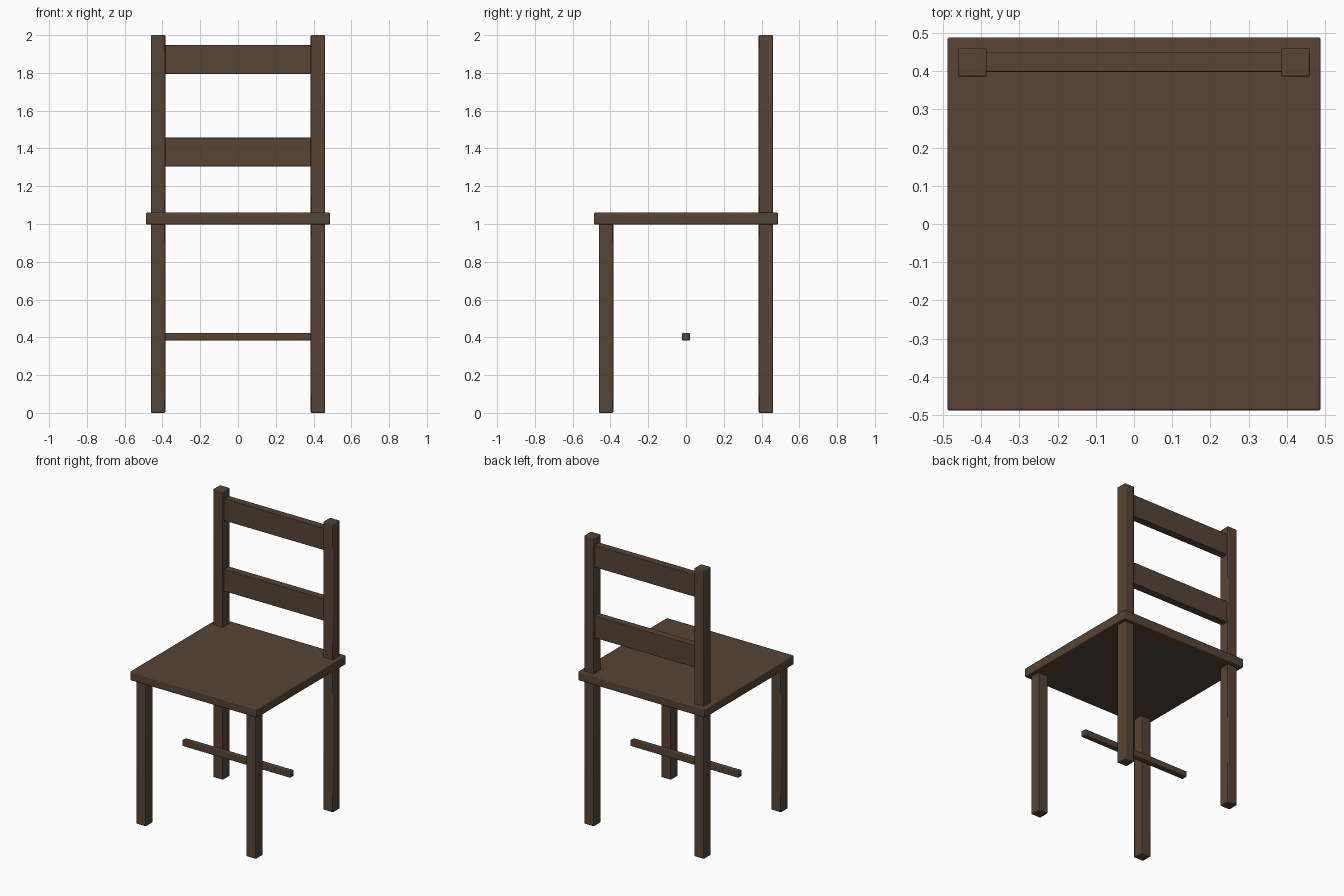
import bpy

if "Cube" in bpy.data.objects:
    bpy.data.objects.remove(bpy.data.objects["Cube"])

wood = bpy.data.materials.new("dark_wood")
wood.diffuse_color = (0.095, 0.058, 0.036, 1)
wood.use_nodes = True
wood.node_tree.nodes["Principled BSDF"].inputs["Base Color"].default_value = wood.diffuse_color


def box(name, x, y, z, bevel=0.005):
    """Bevelled box from (min, max) ranges on each axis."""
    ranges = (x, y, z)
    bpy.ops.mesh.primitive_cube_add(size=1, location=[(a + b) / 2 for a, b in ranges])
    ob = bpy.context.object
    ob.name = name
    ob.scale = [b - a for a, b in ranges]
    bpy.ops.object.transform_apply(location=False, rotation=False, scale=True)
    mod = ob.modifiers.new("bevel", 'BEVEL')
    mod.width = bevel
    mod.segments = 2
    ob.data.materials.append(wood)
    bpy.ops.object.shade_smooth_by_angle()
    return ob


INNER, OUTER = 0.385, 0.46
SEAT_LOW, SEAT_TOP = 1.0, 1.06
back = (INNER, OUTER)
front = (-OUTER, -INNER)

# Seat board
box("seat", (-0.488, 0.488), (-0.488, 0.488), (SEAT_LOW - 0.002, SEAT_TOP), 0.006)

# Legs and back posts on both sides
for side, x in (("left", (-OUTER, -INNER)), ("right", (INNER, OUTER))):
    box("front_leg_" + side, x, front, (0, SEAT_LOW))
    box("back_leg_" + side, x, back, (0, SEAT_LOW))
    box("back_post_" + side, x, back, (SEAT_TOP - 0.005, 2.0))

# Backrest slats, housed in the posts
for name, z in (("lower_slat", 1.305), ("upper_slat", 1.795)):
    box(name, (-0.415, 0.415), (0.398, 0.45), (z, z + 0.153), 0.003)

# Stretcher bar under the middle of the seat
box("stretcher", (-0.415, 0.415), (-0.02, 0.02), (0.383, 0.424), 0.004)
